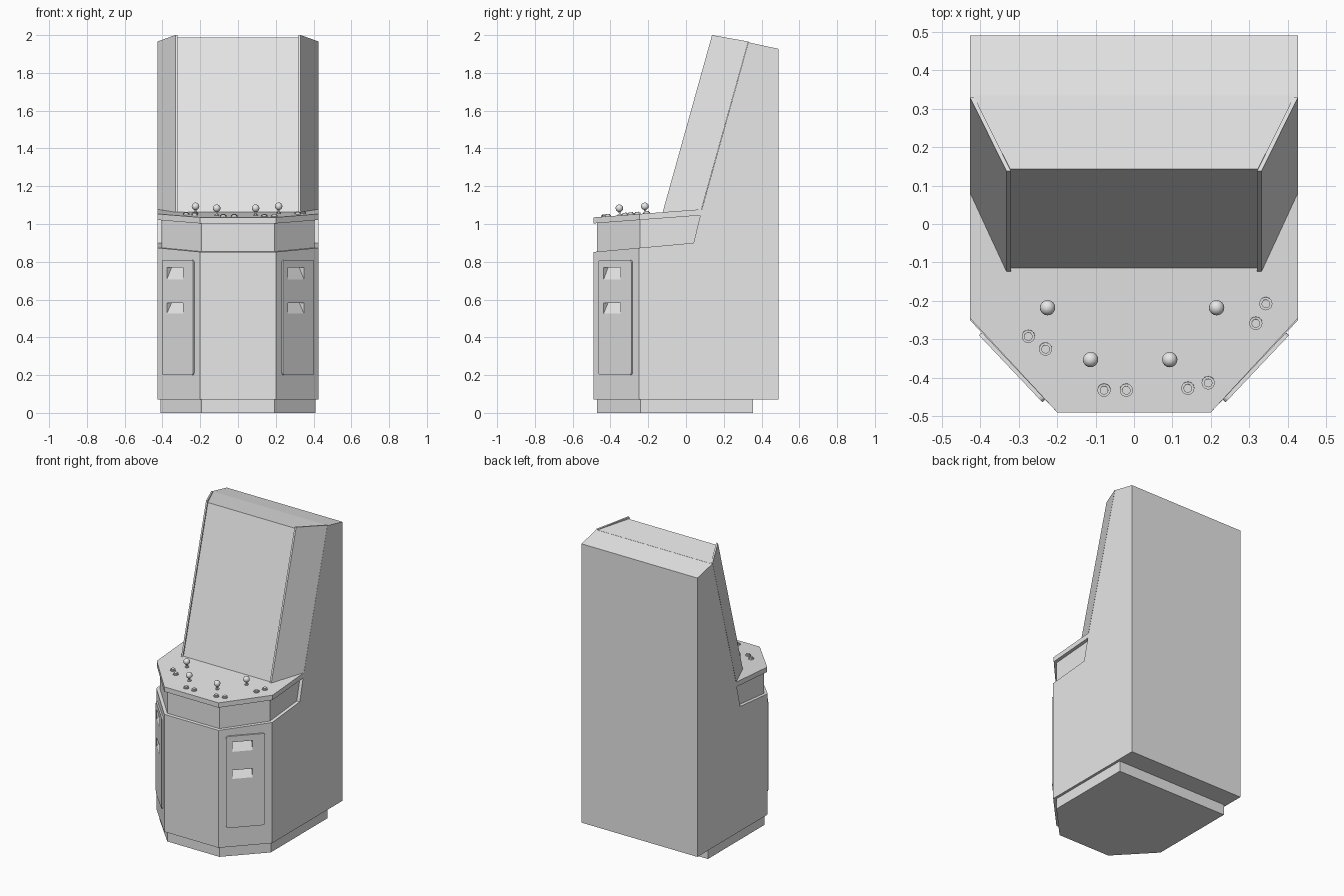
import bpy, bmesh, math
from mathutils import Matrix, Vector

if "Cube" in bpy.data.objects:
    bpy.data.objects.remove(bpy.data.objects["Cube"])

GREY = bpy.data.materials.new("cabinet_grey")
GREY.diffuse_color = (0.8, 0.8, 0.8, 1)
GREY.use_nodes = True
GREY.node_tree.nodes["Principled BSDF"].inputs["Base Color"].default_value = GREY.diffuse_color
SLOPE = 0.075                      # rise of the control panel per unit of depth


def deck(y):
    return 1.035 + SLOPE * (y + 0.49)


def make(name, bm):
    bmesh.ops.recalc_face_normals(bm, faces=bm.faces[:])
    me = bpy.data.meshes.new(name)
    bm.to_mesh(me)
    bm.free()
    me.materials.append(GREY)
    ob = bpy.data.objects.new(name, me)
    bpy.context.collection.objects.link(ob)
    return ob


def loft(name, low, high):
    """Closed solid between two matching loops of 3D points."""
    bm = bmesh.new()
    a = [bm.verts.new(p) for p in low]
    b = [bm.verts.new(p) for p in high]
    bm.faces.new(a)
    bm.faces.new(b)
    n = len(a)
    for i in range(n):
        j = (i + 1) % n
        bm.faces.new((a[i], a[j], b[j], b[i]))
    return make(name, bm)


def plan(name, half, zlow, zhigh):
    """Solid from a half outline (x, y) mirrored in x; heights depend on y."""
    pts = half + [(-x, y) for x, y in reversed(half)]
    return loft(name, [(x, y, zlow(y)) for x, y in pts],
                [(x, y, zhigh(y)) for x, y in pts])


def profile(name, pts, w):
    return loft(name, [(-w, y, z) for y, z in pts], [(w, y, z) for y, z in pts])


def boolean(ob, tool, op):
    m = ob.modifiers.new("bool", 'BOOLEAN')
    m.object, m.operation, m.solver = tool, op, 'EXACT'
    bpy.context.view_layer.update()
    ev = ob.evaluated_get(bpy.context.evaluated_depsgraph_get())
    me = bpy.data.meshes.new_from_object(ev)
    ob.modifiers.clear()
    ob.data = me


# Cabinet body: floor outline intersected with the side profile
body = plan("cabinet_body", [(0.2, -0.49), (0.427, -0.25), (0.427, 0.49)],
            lambda y: 0.0, lambda y: 2.2)
side = profile("profile_helper", [(-0.6, 0.07), (-0.6, 0.842), (0.04, 0.9), (0.08, 1.065),
                                  (0.33, 1.962), (0.49, 1.927), (0.6, 1.903), (0.6, 0.07)], 0.6)
boolean(body, side, 'INTERSECT')
bpy.data.objects.remove(side)

# Recessed plinth, recessed neck and overhanging control panel
plan("plinth", [(0.192, -0.47), (0.41, -0.24), (0.41, 0.355)],
     lambda y: 0.0, lambda y: 0.075)
plan("neck", [(0.192, -0.47), (0.405, -0.243), (0.405, 0.1)],
     lambda y: 0.84, lambda y: deck(y) - 0.02)
plan("control_panel", [(0.2, -0.49), (0.427, -0.245), (0.427, 0.083)],
     lambda y: deck(y) - 0.032, deck)

# Leaning screen housing with angled corners
loft("screen_housing",
     [(-0.322, -0.118, 1.05), (0.322, -0.118, 1.05), (0.418, 0.09, 1.05), (-0.418, 0.09, 1.05)],
     [(-0.322, 0.143, 1.988), (0.322, 0.143, 1.988), (0.418, 0.335, 1.962), (-0.418, 0.335, 1.962)])

# Thin wings beside the screen
for s, label in ((-1, "left"), (1, "right")):
    loft(label + "_wing",
         [(s * 0.427, 0.077, 1.06), (s * 0.332, -0.127, 1.05),
          (s * 0.32, -0.127, 1.05), (s * 0.415, 0.077, 1.06)],
         [(s * 0.427, 0.33, 1.966), (s * 0.332, 0.138, 2.0),
          (s * 0.32, 0.138, 2.0), (s * 0.415, 0.33, 1.966)])

# Coin doors on the diagonal faces, with sloped pockets
for s, label in ((-1, "left"), (1, "right")):
    place = (Matrix.Translation((s * 0.3135, -0.37, 0))
             @ Matrix.Rotation(s * math.atan2(0.24, 0.227), 4, 'Z'))
    bm = bmesh.new()
    bmesh.ops.create_cube(bm, size=1, matrix=Matrix.Translation((0, -0.004, 0.505))
                          @ Matrix.Diagonal((0.24, 0.012, 0.61, 1)))
    edges = [e for e in bm.edges if abs(e.verts[0].co.y - e.verts[1].co.y) > 0.01]
    bmesh.ops.bevel(bm, geom=edges, offset=0.014, segments=3, profile=0.5, affect='EDGES')
    door = make(label + "_coin_door", bm)
    door.data.transform(place)
    for lo, hi in ((0.70, 0.77), (0.52, 0.583)):
        cut = profile("pocket_helper", [(-0.013, lo), (-0.013, hi), (0.025, hi)], 0.062)
        cut.data.transform(place @ Matrix.Translation((-0.02, 0, 0)))
        boolean(door, cut, 'DIFFERENCE')
        boolean(body, cut, 'DIFFERENCE')
        bpy.data.objects.remove(cut)


def rod(bm, m, r, h, seg=20):
    bmesh.ops.create_cone(bm, cap_ends=True, segments=seg, radius1=r, radius2=r,
                          depth=h, matrix=m @ Matrix.Translation((0, 0, h / 2)))


def on_deck(x, y):
    return Matrix.Translation((x, y, deck(y))) @ Matrix.Rotation(math.atan(SLOPE), 4, 'X')


def smooth(ob):
    bpy.context.view_layer.objects.active = ob
    bpy.ops.object.select_all(action='DESELECT')
    ob.select_set(True)
    bpy.ops.object.shade_smooth_by_angle(angle=math.radians(40))


# Joysticks: collar, shaft and ball
for i, (x, y) in enumerate(((-0.225, -0.215), (0.215, -0.215), (-0.113, -0.35), (0.093, -0.35))):
    bm = bmesh.new()
    m = on_deck(x, y)
    rod(bm, m, 0.012, 0.005)
    rod(bm, m, 0.005, 0.03, 10)
    bmesh.ops.create_uvsphere(bm, u_segments=16, v_segments=10, radius=0.02,
                              matrix=m @ Matrix.Translation((0, 0, 0.038)))
    smooth(make("joystick_%d" % (i + 1), bm))

# Push buttons: ring and plunger
for i, (x, y) in enumerate(((-0.275, -0.292), (-0.23, -0.325), (-0.078, -0.432), (-0.02, -0.432),
                            (0.14, -0.427), (0.193, -0.413), (0.317, -0.258), (0.343, -0.207))):
    bm = bmesh.new()
    m = on_deck(x, y)
    rod(bm, m, 0.017, 0.007)
    rod(bm, m, 0.011, 0.012)
    smooth(make("button_%d" % (i + 1), bm))
